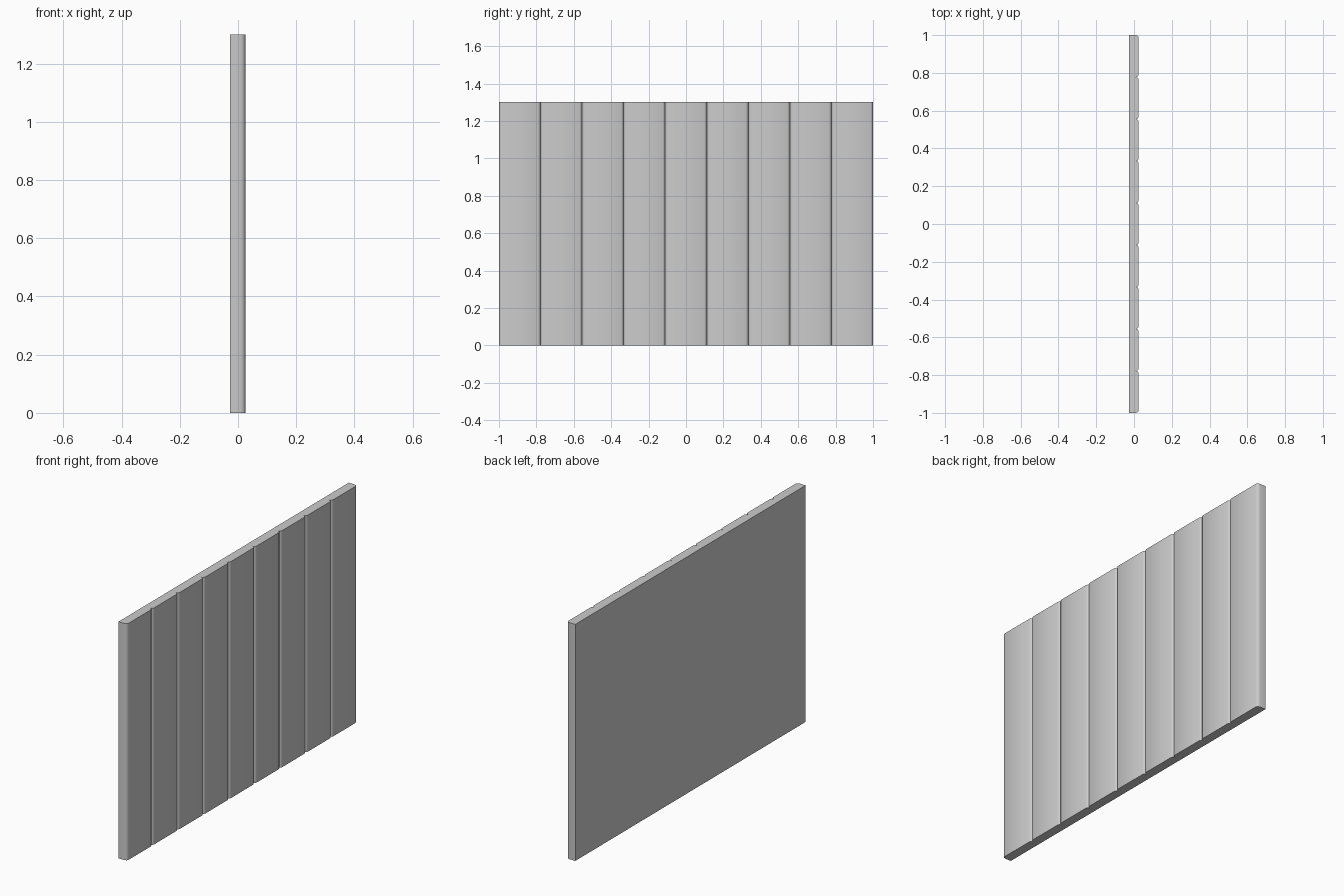
import bpy, bmesh, math

if "Cube" in bpy.data.objects:
    bpy.data.objects.remove(bpy.data.objects["Cube"])

PLANKS = 9
WIDTH = 2.0 / PLANKS
HEIGHT = 1.3
BACK, FACE = -0.027, 0.025
DEPTH, ROUND = 0.016, 0.013   # depth and half width of each groove
ROUND_STEPS = 2


def plank_edge(y, inward):
    """Rounded corner from the groove bottom up to the plank face."""
    pts = []
    for i in range(ROUND_STEPS + 1):
        a = math.pi / 2 * i / ROUND_STEPS
        pts.append((FACE - DEPTH + DEPTH * math.sin(a),
                    y + inward * ROUND * (1 - math.cos(a))))
    return pts


# Cross-section seen from above: flat back, row of planks on the +x face
profile = [(BACK, -1.0)]
for p in range(PLANKS):
    y0 = -1.0 + p * WIDTH
    start = plank_edge(y0, 1)
    end = plank_edge(y0 + WIDTH, -1)[::-1]
    profile += start if p == 0 else start[1:]   # share the groove bottom
    profile += end
profile.append((BACK, 1.0))

# Extrude the cross-section upwards
bm = bmesh.new()
base = bm.faces.new([bm.verts.new((x, y, 0)) for x, y in profile])
top = bmesh.ops.extrude_face_region(bm, geom=[base])
bmesh.ops.translate(bm, vec=(0, 0, HEIGHT),
                    verts=[v for v in top["geom"] if isinstance(v, bmesh.types.BMVert)])
bmesh.ops.recalc_face_normals(bm, faces=bm.faces[:])
mesh = bpy.data.meshes.new("plank_panel")
bm.to_mesh(mesh)
bm.free()
panel = bpy.data.objects.new("plank_panel", mesh)
bpy.context.collection.objects.link(panel)

# Soft plank edges, sharp groove bottoms and panel ends
bpy.context.view_layer.objects.active = panel
panel.select_set(True)
bpy.ops.object.shade_smooth_by_angle(angle=math.radians(50))
